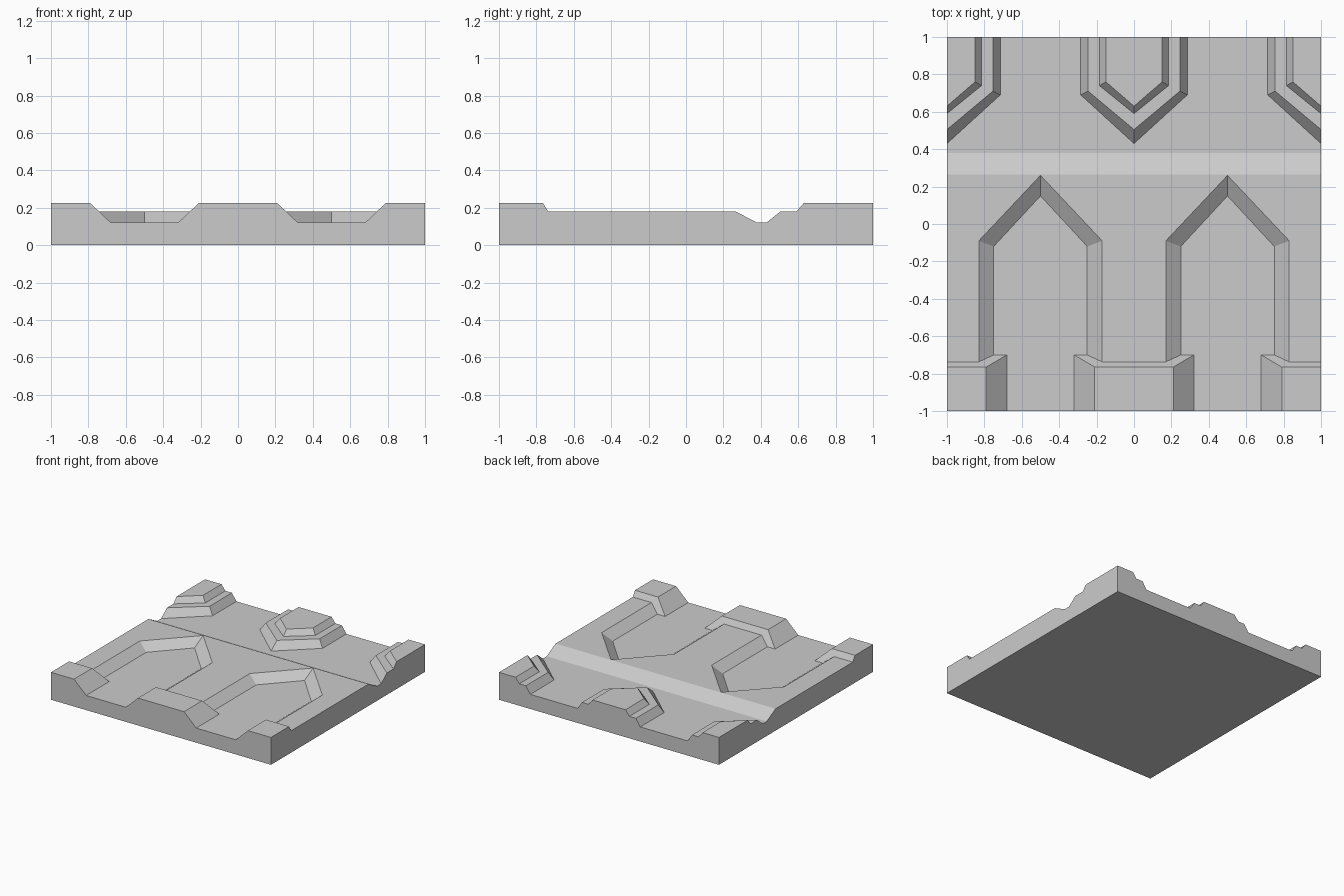
import bpy, bmesh

if "Cube" in bpy.data.objects:
    bpy.data.objects.remove(bpy.data.objects["Cube"])

LOW, MID, HIGH = 0.12, 0.18, 0.225   # recess floor, wall face, raised trim


def loft(name, sections):
    """Closed solid through a stack of matching 3D outlines."""
    bm = bmesh.new()
    rings = [[bm.verts.new(p) for p in s] for s in sections]
    for a, b in zip(rings, rings[1:]):
        for i in range(len(a)):
            j = (i + 1) % len(a)
            bm.faces.new((a[i], a[j], b[j], b[i]))
    bm.faces.new(rings[0][::-1])
    bm.faces.new(rings[-1])
    bmesh.ops.recalc_face_normals(bm, faces=bm.faces)
    mesh = bpy.data.meshes.new(name)
    bm.to_mesh(mesh)
    bm.free()
    obj = bpy.data.objects.new(name, mesh)
    bpy.context.collection.objects.link(obj)
    return obj


def combine(target, tool, operation):
    mod = target.modifiers.new(operation, 'BOOLEAN')
    mod.operation, mod.object, mod.solver = operation, tool, 'EXACT'
    bpy.context.view_layer.objects.active = target
    bpy.ops.object.modifier_apply(modifier=mod.name)
    bpy.data.objects.remove(tool)


def pointed(cx, z, half, shoulder, tip, end):
    """Straight-sided outline ending in a point, open end at y = end."""
    return [(cx - half, end, z), (cx - half, shoulder, z), (cx, tip, z),
            (cx + half, shoulder, z), (cx + half, end, z)]


def block(cx, z, half, y0, y1):
    return [(cx - half, y0, z), (cx + half, y0, z),
            (cx + half, y1, z), (cx - half, y1, z)]


# Wall slab with the sloping ledge across it
profile = [(-1.1, 0), (1.1, 0), (1.1, LOW), (0.38, LOW), (0.265, MID), (-1.1, MID)]
tile = loft("arcade_tile", [[(x, y, z) for y, z in profile] for x in (-1.1, 1.1)])

# Pointed arch recesses with splayed sides
for cx in (-0.5, 0.5):
    combine(tile, loft("arch_recess", [
        pointed(cx, LOW, 0.25, -0.12, 0.15, -1.2),
        pointed(cx, MID, 0.33, -0.09, 0.26, -1.2),
        pointed(cx, 0.3, 0.33, -0.09, 0.26, -1.2)]), 'DIFFERENCE')

for cx in (-1, 0, 1):
    # Pillar bases
    combine(tile, loft("pillar_base", [
        block(cx, 0.06, 0.32, -1.2, -0.70),
        block(cx, LOW, 0.32, -1.2, -0.70),
        block(cx, HIGH, 0.21, -1.2, -0.765)]), 'UNION')
    # Two-step hanging points
    combine(tile, loft("stepped_pendant", [
        pointed(cx, 0.06, 0.285, 0.69, 0.43, 1.2),
        pointed(cx, LOW, 0.285, 0.69, 0.43, 1.2),
        pointed(cx, MID, 0.245, 0.71, 0.505, 1.2),
        pointed(cx, MID, 0.185, 0.74, 0.59, 1.2),
        pointed(cx, HIGH, 0.15, 0.76, 0.63, 1.2)]), 'UNION')

# Trim everything to the square tile
combine(tile, loft("tile_bounds", [block(0, -0.1, 1, -1, 1),
                                   block(0, 0.5, 1, -1, 1)]), 'INTERSECT')
